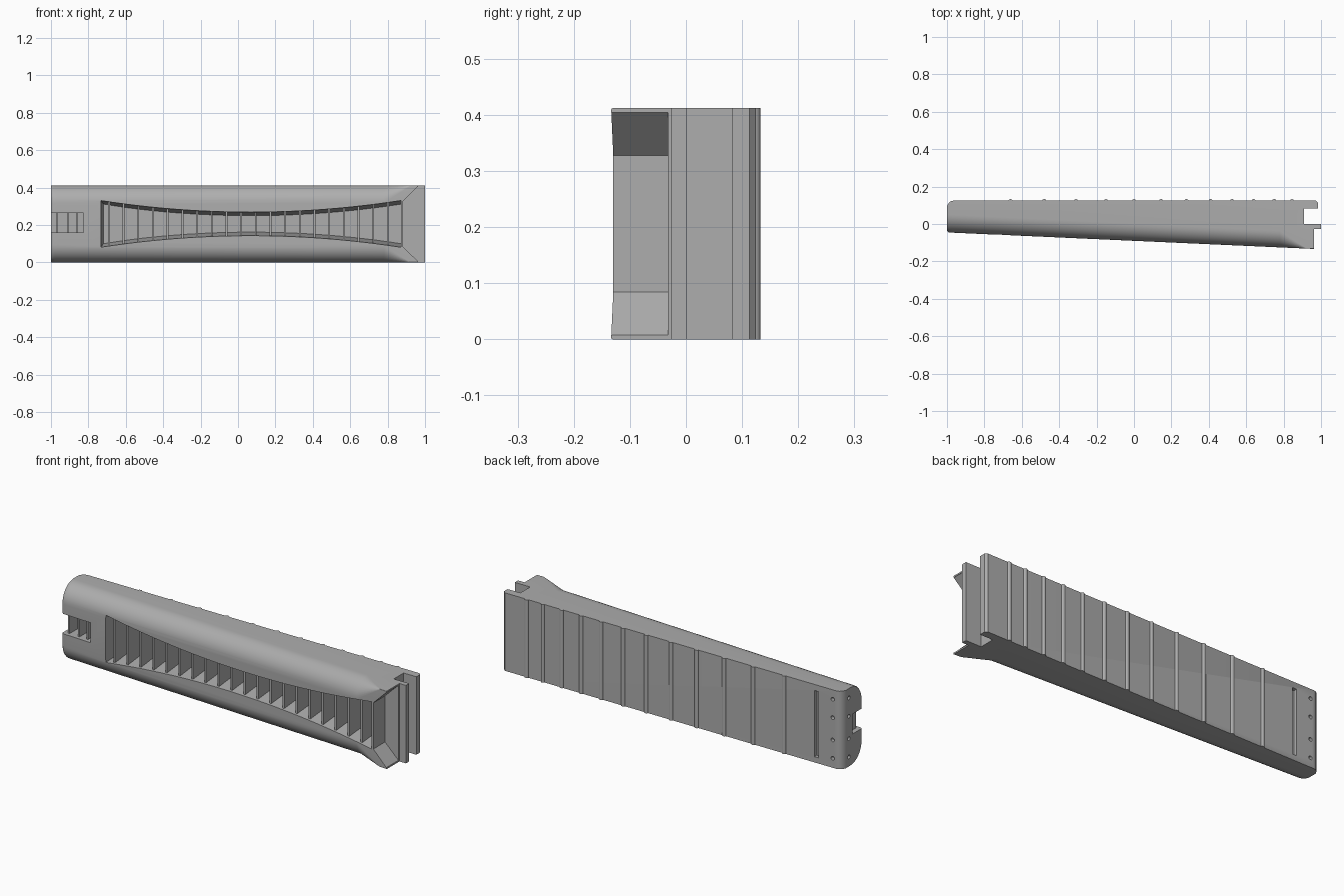
import bpy, bmesh, math
from mathutils import Matrix

default = bpy.data.objects.get("Cube")
if default:
    bpy.data.objects.remove(default, do_unlink=True)

grey = bpy.data.materials.new("plain_grey")
grey.use_nodes = True
colour = (0.42, 0.42, 0.42, 1)
grey.diffuse_color = colour
grey.node_tree.nodes["Principled BSDF"].inputs["Base Color"].default_value = colour

HEIGHT = 0.412
MID = HEIGHT / 2
BACK = 0.125


def front_y(x):
    return -0.045 - 0.045 * (x + 1)


def half_opening(x):
    return 0.062 + 0.063 * ((x - 0.07) / 0.81) ** 2


def finish(name, bm):
    bmesh.ops.recalc_face_normals(bm, faces=bm.faces[:])
    mesh = bpy.data.meshes.new(name)
    bm.to_mesh(mesh)
    bm.free()
    mesh.materials.append(grey)
    obj = bpy.data.objects.new(name, mesh)
    bpy.context.collection.objects.link(obj)
    return obj


def loft(name, rings):
    bm = bmesh.new()
    loops = [[bm.verts.new(p) for p in ring] for ring in rings]
    for a, b in zip(loops, loops[1:]):
        for i in range(len(a)):
            j = (i + 1) % len(a)
            bm.faces.new((a[i], a[j], b[j], b[i]))
    bm.faces.new(loops[0])
    bm.faces.new(loops[-1])
    return finish(name, bm)


def box(name, x, y, z):
    return loft(name, [[(px, y[0], z[0]), (px, y[1], z[0]),
                        (px, y[1], z[1]), (px, y[0], z[1])] for px in x])


def add_rod(bm, centre, radius, length, axis, sides=16):
    turn = {"x": Matrix.Rotation(math.pi / 2, 4, "Y"),
            "y": Matrix.Rotation(math.pi / 2, 4, "X"),
            "z": Matrix.Identity(4)}[axis]
    bmesh.ops.create_cone(bm, cap_ends=True, segments=sides, radius1=radius, radius2=radius,
                          depth=length, matrix=Matrix.Translation(centre) @ turn)


def activate(obj):
    bpy.ops.object.select_all(action="DESELECT")
    obj.select_set(True)
    bpy.context.view_layer.objects.active = obj


def cut(target, cutter):
    activate(target)
    mod = target.modifiers.new("cut", "BOOLEAN")
    mod.operation = "DIFFERENCE"
    mod.solver = "EXACT"
    mod.object = cutter
    bpy.ops.object.modifier_apply(modifier=mod.name)
    bpy.data.objects.remove(cutter, do_unlink=True)


def body_ring(x, back, front, r, steps=10):
    """Flat back, two rounded front corners."""
    ring = [(x, back, 0)]
    for i in range(steps + 1):
        a = math.pi / 2 * i / steps
        ring.append((x, front + r - r * math.sin(a), r - r * math.cos(a)))
    lower = ring[:]
    return lower + [(px, y, HEIGHT - z) for px, y, z in reversed(lower)]


# Tapered body, rounded along the front and flaring square at one end
stations = [(-1, BACK - 0.03, 0.008, 0.095), (-0.991, BACK - 0.013, 0.001, 0.095),
            (-0.98, BACK - 0.004, 0, 0.095), (-0.965, BACK, 0, 0.095),
            (0.78, BACK, 0, 0.09), (0.92, BACK, 0, 0.003),
            (0.972, BACK, 0, 0.003), (0.985, BACK - 0.012, 0, 0.003)]
body = loft("body", [body_ring(x, b, front_y(x) + inset, r) for x, b, inset, r in stations])

# Lens-shaped pocket with drafted walls
START, END, FLOOR = -0.735, 0.872, 0.1
rings = []
for i in range(25):
    t = i / 24
    x = START + (END - START) * t
    w = half_opening(x)
    deep_x = x + 0.015 * max(0, 1 - 8 * t)
    rim = front_y(x) - 0.02
    rings.append([(x, rim, MID - w - 0.003), (deep_x, FLOOR, MID - w + 0.018),
                  (deep_x, FLOOR, MID + w - 0.018), (x, rim, MID + w + 0.003)])
cut(body, loft("pocket_cutter", rings))

# Open scoop widening to the end
cut(body, loft("scoop_cutter", [
    [(x, -0.25, MID - w), (x, -0.032, MID - w), (x, -0.032, MID + w), (x, -0.25, MID + w)]
    for x, w in ((0.882, 0.122), (0.96, 0.198), (1.05, 0.198))]))

# End joint: stepped front and deep groove
cut(body, box("step_cutter", (0.962, 1.1), (-0.3, 0.02), (-0.1, 0.6)))
cut(body, box("groove_cutter", (0.91, 1.1), (0.001, 0.083), (-0.1, 0.6)))

# Notch in the narrow end and slot in the back
cut(body, box("notch_cutter", (-1.1, -0.825), (-0.3, 0.04), (0.16, 0.265)))
cut(body, box("slot_cutter", (-0.862, -0.838), (BACK - 0.02, 0.2), (0.03, 0.38)))

# Pin holes on the back and on the narrow end
bm = bmesh.new()
for z in (0.05, 0.147, 0.265, 0.362):
    add_rod(bm, (-0.945, BACK, z), 0.01, 0.04, "y")
    add_rod(bm, (-1, 0.068, z), 0.01, 0.04, "x")
cut(body, finish("hole_cutter", bm))

# Tongue of the end joint
box("tongue", (0.95, 1), (-0.026, 0.001), (0, HEIGHT))

# Webs across the pocket
for i in range(20):
    x = -0.69 + 0.0785 * i
    w = half_opening(x) + 0.006
    box("pocket_web", (x - 0.005, x + 0.005), (front_y(x) + 0.012, FLOOR + 0.01),
        (MID - w, MID + w))

# Webs in the notch
for x in (-0.97, -0.91, -0.86):
    box("notch_web", (x - 0.004, x + 0.004), (front_y(x) + 0.02, 0.05), (0.15, 0.275))

# Rounded ribs across the back
bm = bmesh.new()
for x in (-0.66, -0.48, -0.31, -0.15, 0, 0.145, 0.28, 0.41, 0.525, 0.64, 0.75, 0.845):
    add_rod(bm, (x, BACK - 0.004, MID), 0.012, HEIGHT, "z")
back_ribs = finish("back_ribs", bm)

for obj in (body, back_ribs):
    activate(obj)
    bpy.ops.object.shade_smooth_by_angle(angle=math.radians(30))
